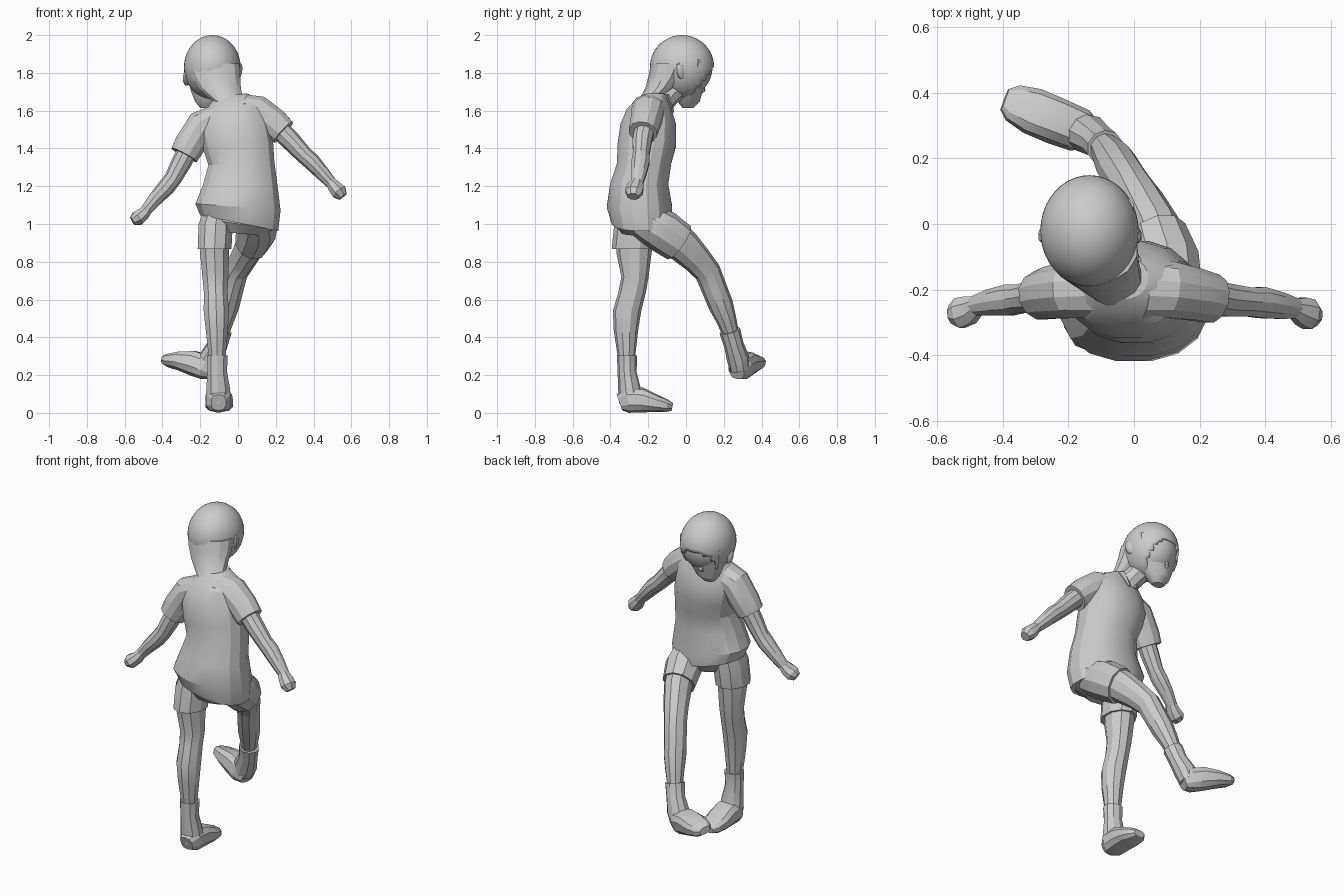
import bpy, bmesh
from math import sin, cos, pi
from mathutils import Vector as V


def finish(name, bm, angle=None):
    bmesh.ops.recalc_face_normals(bm, faces=bm.faces)
    me = bpy.data.meshes.new(name)
    bm.to_mesh(me)
    bm.free()
    ob = bpy.data.objects.new(name, me)
    bpy.context.collection.objects.link(ob)
    if angle:
        bpy.ops.object.select_all(action='DESELECT')
        ob.select_set(True)
        bpy.context.view_layer.objects.active = ob
        bpy.ops.object.shade_smooth_by_angle(angle=angle)
    return ob


def loft(name, secs, side=(1, 0, 0), n=10, level=False, power=1.0):
    """Skin rings (x, y, z, half width, half depth[, tilt]) along a path."""
    bm = bmesh.new()
    pts = [V(s[:3]) for s in secs]
    rings = []
    for i, s in enumerate(secs):
        if level:
            tilt = s[5] if len(s) > 5 else 0
            u, v = V((cos(tilt), 0, sin(tilt))), V((0, 1, 0))
        else:
            t = (pts[min(i + 1, len(pts) - 1)] - pts[max(i - 1, 0)]).normalized()
            u = V(side)
            u = (u - t * u.dot(t)).normalized()
            v = t.cross(u)
        ring = []
        for k in range(n):
            a = 2 * pi * (k + .5) / n
            c, d = cos(a), sin(a)
            c = abs(c) ** power * (1 if c > 0 else -1)
            d = abs(d) ** power * (1 if d > 0 else -1)
            ring.append(bm.verts.new(pts[i] + u * c * s[3] + v * d * s[4]))
        rings.append(ring)
    for a, b in zip(rings, rings[1:]):
        for k in range(n):
            j = (k + 1) % n
            bm.faces.new((a[k], a[j], b[j], b[k]))
    bm.faces.new(rings[0])
    bm.faces.new(rings[-1])
    return finish(name, bm, .4)


def ball(name, c, r, seg=12, rings=8, cut=None, rot=(0, 0, 0)):
    bm = bmesh.new()
    bmesh.ops.create_uvsphere(bm, u_segments=seg, v_segments=rings, radius=1)
    if cut:
        gone = [f for f in bm.faces
                if f.calc_center_median().normalized().dot(V(cut[0]).normalized()) > cut[1]]
        bmesh.ops.delete(bm, geom=gone, context='FACES')
    for v in bm.verts:
        v.co = V((v.co.x * r[0], v.co.y * r[1], v.co.z * r[2]))
    ob = finish(name, bm, .4)
    ob.location, ob.rotation_euler = c, rot
    return ob


# Shirt body, twisting from the hips to the raised right shoulder
loft("shirt", [
    (.006, -.235, 1.005, .215, .16, -.2), (.0, -.246, 1.09, .23, .176, -.08),
    (.012, -.248, 1.21, .2, .157), (.018, -.222, 1.32, .178, .146, .05),
    (-.0, -.207, 1.42, .19, .158, .12), (-.02, -.2, 1.52, .19, .15, .22),
    (-.03, -.195, 1.60, .18, .12, .24), (-.035, -.18, 1.655, .12, .085, .2),
    (-.04, -.165, 1.68, .085, .065, .15)], n=16, level=True, power=.9)
loft("pelvis", [(0, -.24, 1.1, .19, .14, -.1), (.01, -.245, 1.0, .19, .14, -.15),
                (.0, -.24, .95, .12, .1, -.1)], n=12, level=True)

# Sleeves and arms
loft("left_sleeve", [(-.1, -.195, 1.57, .095, .07), (-.19, -.2, 1.525, .09, .085),
                     (-.255, -.21, 1.42, .082, .085), (-.285, -.218, 1.365, .076, .078)],
     side=(0, 1, 0), n=12)
loft("right_sleeve", [(.03, -.195, 1.62, .095, .07), (.1, -.2, 1.6, .09, .085),
                      (.185, -.215, 1.535, .082, .085), (.24, -.228, 1.485, .077, .076)],
     side=(0, 1, 0), n=12)
loft("left_arm", [(-.25, -.21, 1.42, .055, .055), (-.3, -.222, 1.325, .053, .053),
                  (-.345, -.228, 1.24, .046, .046), (-.38, -.232, 1.195, .05, .046),
                  (-.44, -.24, 1.13, .042, .038), (-.485, -.25, 1.075, .032, .03)],
     side=(0, 1, 0))
loft("right_arm", [(.2, -.215, 1.52, .055, .055), (.28, -.232, 1.44, .053, .053),
                   (.35, -.238, 1.365, .046, .046), (.39, -.24, 1.33, .05, .046),
                   (.45, -.25, 1.265, .042, .038), (.495, -.258, 1.215, .032, .03)],
     side=(0, 1, 0))
# Fists
loft("left_fist", [(-.475, -.248, 1.088, .03, .028), (-.5, -.262, 1.055, .046, .036),
                   (-.532, -.272, 1.03, .05, .042), (-.558, -.276, 1.015, .03, .026)],
     side=(0, 1, 0), n=8)
loft("right_fist", [(.485, -.256, 1.228, .03, .028), (.51, -.266, 1.198, .046, .038),
                    (.535, -.276, 1.17, .05, .044), (.555, -.28, 1.145, .032, .028)],
     side=(0, 1, 0), n=8)

# Standing leg: shorts, leg, boot
loft("left_shorts", [(-.1, -.25, 1.1, .075, .1), (-.118, -.265, 1.0, .095, .115),
                     (-.124, -.28, .868, .094, .113)], level=True)
loft("left_leg", [(-.122, -.27, .95, .08, .1), (-.124, -.275, .84, .08, .092),
                  (-.12, -.27, .72, .072, .072), (-.118, -.285, .64, .066, .073),
                  (-.115, -.312, .54, .07, .075), (-.112, -.318, .44, .062, .065),
                  (-.11, -.315, .28, .045, .044)], level=True)
loft("left_boot_shaft", [(-.109, -.312, .305, .058, .054), (-.11, -.312, .22, .054, .05),
                         (-.105, -.3, .13, .066, .06), (-.103, -.29, .05, .07, .064)],
     level=True)
loft("left_foot", [(-.103, -.352, .055, .04, .045), (-.103, -.31, .07, .069, .07),
                   (-.102, -.235, .068, .073, .066), (-.1, -.16, .05, .076, .047),
                   (-.1, -.1, .037, .06, .033), (-.1, -.072, .032, .035, .02)],
     power=.75)

# Kicking leg: shorts, leg, boot
loft("right_shorts", [(.105, -.28, 1.04, .085, .08), (.112, -.2, 1.005, .1, .105),
                      (.1, -.12, .96, .104, .115), (.072, -.035, .9, .092, .107)])
loft("right_leg", [(.09, -.08, .94, .08, .095), (.065, -.015, .885, .077, .092),
                   (.025, .06, .81, .07, .078), (-.01, .115, .745, .064, .071),
                   (-.03, .145, .67, .064, .068), (-.055, .185, .57, .064, .066),
                   (-.075, .215, .49, .054, .053), (-.095, .24, .41, .043, .043)])
loft("right_boot_shaft", [(-.088, .232, .435, .057, .056), (-.108, .253, .36, .054, .052),
                          (-.14, .275, .29, .066, .06), (-.16, .285, .235, .06, .055)])
loft("right_foot", [(-.125, .27, .215, .04, .042), (-.165, .285, .24, .066, .068),
                    (-.235, .313, .262, .07, .067), (-.31, .345, .272, .072, .048),
                    (-.37, .37, .275, .058, .033), (-.395, .38, .278, .035, .02)],
     side=(.45, .8, -.25), power=.75)

# Head: neck, face, hair cap, back hair
loft("neck", [(-.115, -.04, 1.74, .07, .07), (-.08, -.1, 1.68, .066, .066),
              (-.03, -.17, 1.6, .072, .072)])
ball("skull", (-.136, -.018, 1.828), (.14, .158, .16), 20, 14)
loft("face", [(-.138, .02, 1.84, .128, .118), (-.142, .015, 1.77, .124, .098),
              (-.152, .012, 1.71, .102, .078), (-.162, .013, 1.65, .068, .06),
              (-.166, .01, 1.615, .036, .028)], n=14, level=True)
loft("nose", [(-.158, .085, 1.745, .012, .008), (-.162, .09, 1.705, .016, .014),
              (-.163, .075, 1.69, .016, .008)], n=6, level=True)
hair = ball("hair_cap", (-.136, -.021, 1.83), (.15, .17, .17), 40, 28,
            cut=((-.1, .75, -.66), .73))
solid = hair.modifiers.new("thickness", 'SOLIDIFY')
solid.thickness, solid.offset = .012, -1
loft("back_hair", [(-.13, -.075, 1.85, .142, .11), (-.118, -.1, 1.78, .133, .099),
                   (-.098, -.135, 1.72, .116, .08), (-.065, -.18, 1.67, .093, .062),
                   (-.03, -.228, 1.63, .066, .042), (-.01, -.268, 1.605, .045, .022)],
     n=14, level=True)
for label, x, y, z, s in (("right", .003, -.03, 1.81, 1), ("left", -.272, -.03, 1.775, -1)):
    ball(label + "_ear", (x, y, z), (.02, .03, .045), 8, 6, rot=(.3, .1, .3 * s))
    # Side locks in front of the ears
    loft(label + "_side_lock", [(x - .02 * s, .045, z + .06, .018, .035),
                                (x - .022 * s, .05, z - .01, .014, .022),
                                (x - .03 * s, .05, z - .06, .006, .006)], n=6, level=True)

# Collar points at the throat
for s in (-1, 1):
    loft("collar_%s" % ("left" if s < 0 else "right"),
         [(-.055 + s * .05, -.12, 1.675 + s * .01, .03, .03),
          (-.05 + s * .035, -.085, 1.63, .022, .014),
          (-.045 + s * .02, -.068, 1.59, .006, .006)], n=6, level=True)
